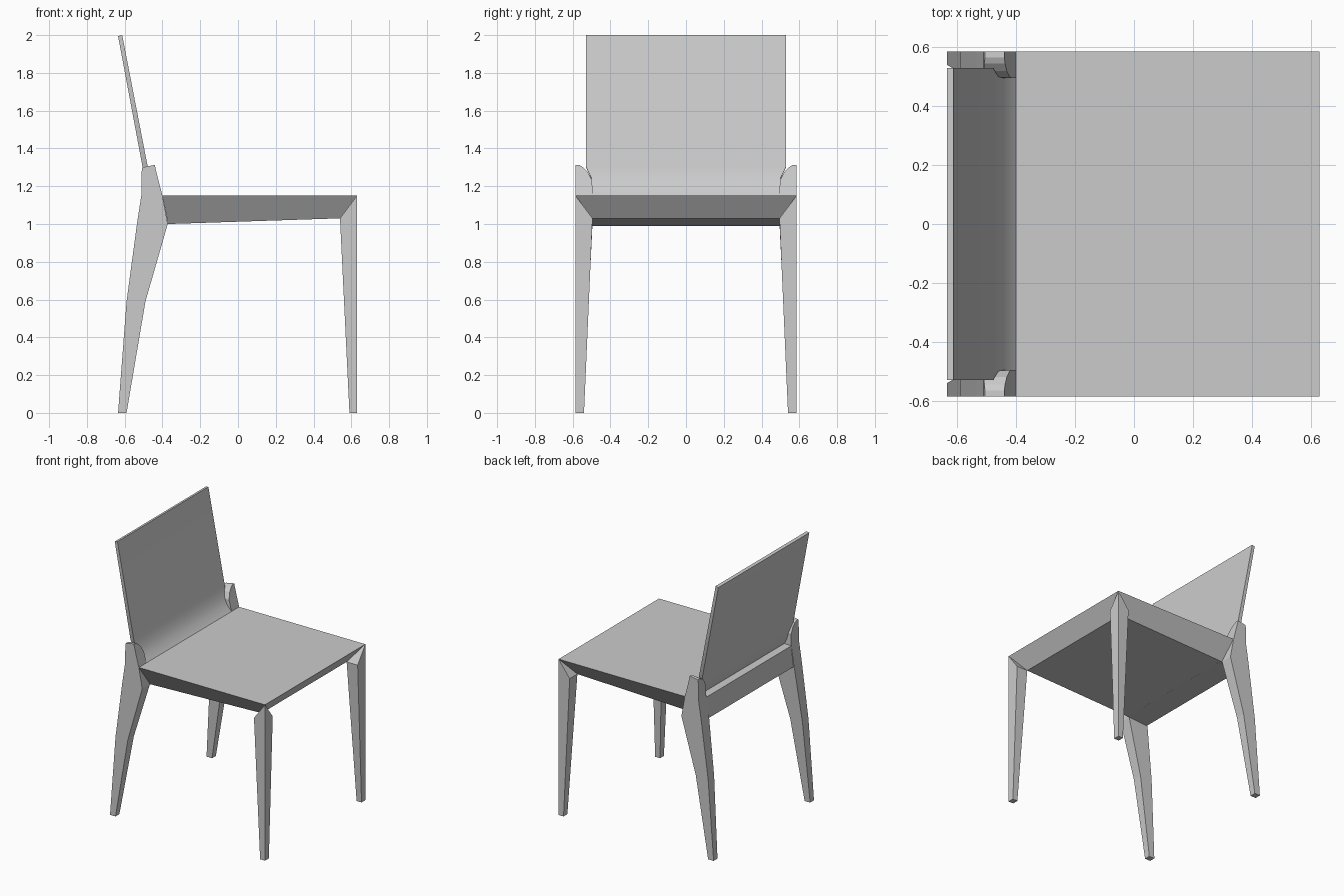
import bpy
import bmesh

cube = bpy.data.objects.get("Cube")
if cube:
    bpy.data.objects.remove(cube, do_unlink=True)

grey = bpy.data.materials.new("light_grey")
grey.use_nodes = True
grey.diffuse_color = (0.6, 0.6, 0.6, 1)
grey.node_tree.nodes["Principled BSDF"].inputs["Base Color"].default_value = (0.6, 0.6, 0.6, 1)


def loft(name, sections, mirror=False):
    """Join rectangular sections (x0, x1, y0, y1, z at x0, z at x1) into a solid."""
    bm = bmesh.new()
    rings = []
    for x0, x1, y0, y1, z0, z1 in sections:
        corners = ((x0, y0, z0), (x1, y0, z1), (x1, y1, z1), (x0, y1, z0))
        rings.append([bm.verts.new(c) for c in corners])
    for low, high in zip(rings, rings[1:]):
        for i in range(4):
            j = (i + 1) % 4
            bm.faces.new((low[i], low[j], high[j], high[i]))
    bm.faces.new(rings[0][::-1])
    bm.faces.new(rings[-1])
    bmesh.ops.remove_doubles(bm, verts=bm.verts, dist=0.0001)
    bmesh.ops.recalc_face_normals(bm, faces=bm.faces)
    mesh = bpy.data.meshes.new(name)
    bm.to_mesh(mesh)
    bm.free()
    mesh.materials.append(grey)
    obj = bpy.data.objects.new(name, mesh)
    bpy.context.collection.objects.link(obj)
    if mirror:
        mod = obj.modifiers.new("mirror", 'MIRROR')
        mod.use_axis = (False, True, False)
    return obj


SIDE, INNER, FRONT, TOP = 0.585, 0.495, 0.63, 1.15

# Seat slab with sides that slope in towards the underside
loft("seat", [
    (-0.37, 0.54, -INNER, INNER, 1.0, 1.03),
    (-0.40, FRONT, -SIDE, SIDE, TOP, TOP),
])

# Rail closing the seat between the back legs
loft("back_rail", [
    (-0.53, -0.36, -INNER, INNER, 0.99, 1.0),
    (-0.512, -0.39, -INNER, INNER, 1.14, 1.148),
])

# Tapered front legs, mitred to a point at the seat corners
loft("front_legs", [
    (0.59, FRONT, 0.54, SIDE, 0, 0),
    (0.54, FRONT, INNER, SIDE, 1.03, 1.03),
    (FRONT, FRONT, SIDE, SIDE, TOP, TOP),
], mirror=True)

# Raked back legs with rounded inner shoulders
loft("back_legs", [
    (-0.635, -0.59, 0.54, SIDE, 0, 0),
    (-0.59, -0.49, 0.515, SIDE, 0.59, 0.59),
    (-0.535, -0.372, INNER, SIDE, 1.0, 1.0),
    (-0.512, -0.40, INNER, SIDE, TOP, TOP),
    (-0.511, -0.421, 0.497, SIDE, 1.23, 1.23),
    (-0.510, -0.432, 0.52, SIDE, 1.275, 1.275),
    (-0.508, -0.438, 0.545, SIDE, 1.295, 1.30),
    (-0.506, -0.44, 0.565, SIDE, 1.30, 1.313),
], mirror=True)

# Thin backrest sheet whose foot curves forward into the seat
backrest = loft("backrest", [
    (-0.45, -0.40, -INNER, INNER, 1.13, 1.15),
    (-0.475, -0.436, -INNER, INNER, 1.18, 1.19),
    (-0.49, -0.46, -0.50, 0.50, 1.238, 1.242),
    (-0.50, -0.473, -0.52, 0.52, 1.28, 1.282),
    (-0.505, -0.478, -0.53, 0.53, 1.30, 1.304),
    (-0.635, -0.613, -0.53, 0.53, 1.995, 2.0),
])
bpy.ops.object.select_all(action='DESELECT')
backrest.select_set(True)
bpy.context.view_layer.objects.active = backrest
bpy.ops.object.shade_smooth_by_angle()
